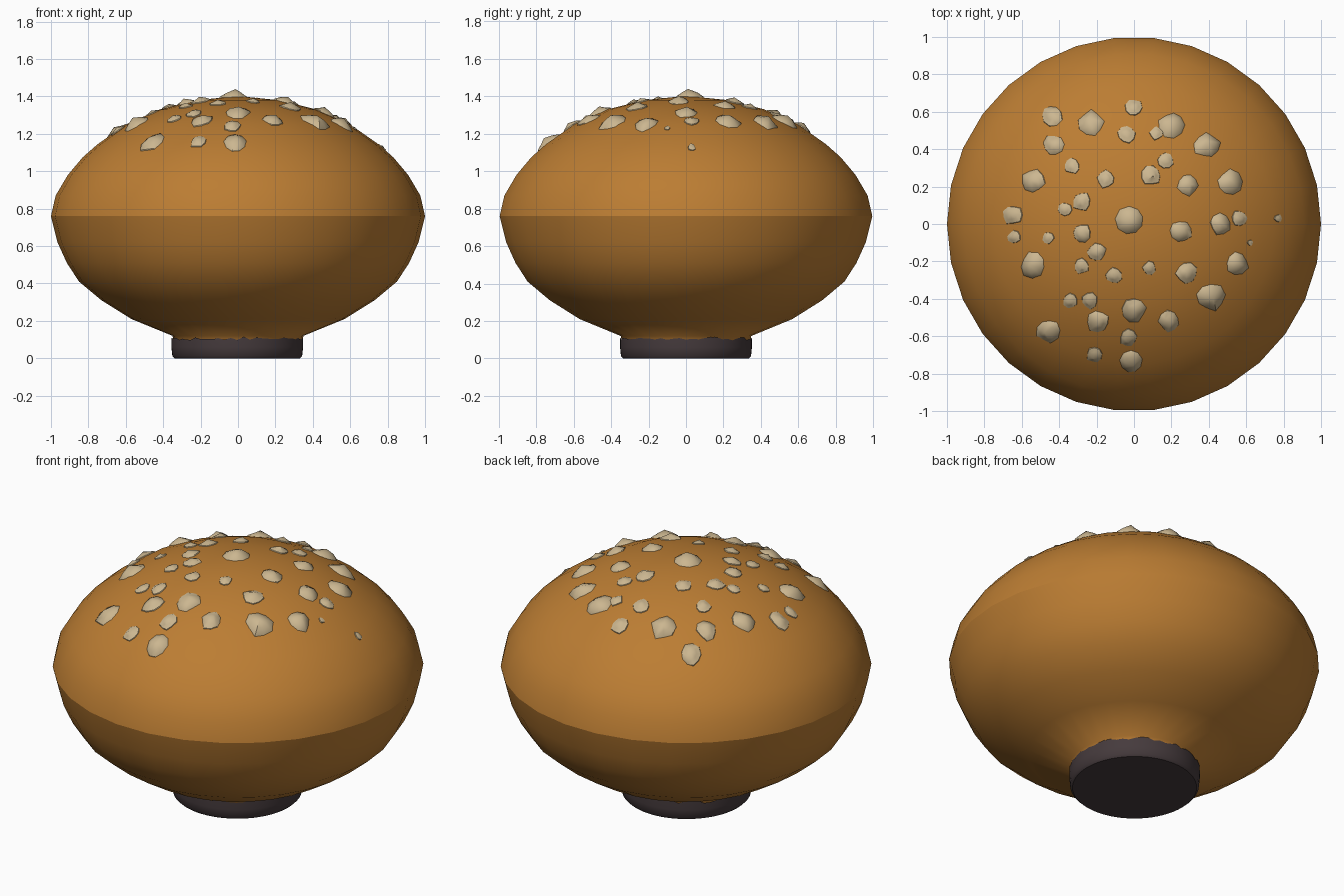
import bpy, bmesh, math, random
from mathutils import Vector
from mathutils.bvhtree import BVHTree

if "Cube" in bpy.data.objects:
    bpy.data.objects.remove(bpy.data.objects["Cube"])

random.seed(4)


def material(name, rgb):
    m = bpy.data.materials.new(name)
    m.diffuse_color = (*rgb, 1)
    m.use_nodes = True
    m.node_tree.nodes["Principled BSDF"].inputs["Base Color"].default_value = m.diffuse_color
    return m


crust = material("golden crust", (0.50, 0.205, 0.033))
cream = material("cream chips", (0.60, 0.47, 0.28))
dark = material("dark foot", (0.060, 0.043, 0.046))


def finish(bm, name, mat):
    bmesh.ops.recalc_face_normals(bm, faces=bm.faces)
    mesh = bpy.data.meshes.new(name)
    bm.to_mesh(mesh)
    mesh.materials.append(mat)
    obj = bpy.data.objects.new(name, mesh)
    bpy.context.collection.objects.link(obj)
    return obj


def ring(bm, radius, z, n, jag=0.0):
    return [bm.verts.new((radius * math.cos(2 * math.pi * i / n),
                          radius * math.sin(2 * math.pi * i / n),
                          z + random.uniform(-jag, jag))) for i in range(n)]


def bridge(bm, a, b):
    n = len(a)
    for i in range(n):
        f = bm.faces.new((a[i], a[(i + 1) % n], b[(i + 1) % n], b[i]))
        f.smooth = True


def fan(bm, loop, centre):
    tip = bm.verts.new(centre)
    for i in range(len(loop)):
        f = bm.faces.new((loop[i], loop[(i + 1) % len(loop)], tip))
        f.smooth = True


# Bun body: turned profile with a crease at the widest line
profile = [(0.342, 0.08), (0.35, 0.12), (0.57, 0.21), (0.73, 0.31), (0.85, 0.41),
           (0.915, 0.51), (0.965, 0.62), (1.0, 0.76), (0.975, 0.87), (0.91, 0.98),
           (0.83, 1.075), (0.75, 1.145), (0.60, 1.25), (0.42, 1.33), (0.22, 1.38)]
bm = bmesh.new()
rings = [ring(bm, r, z, 30) for r, z in profile]
for a, b in zip(rings, rings[1:]):
    bridge(bm, a, b)
fan(bm, rings[-1], (0, 0, 1.402))
bm.faces.new(rings[0])
for e in bm.edges:
    if all(abs(v.co.z - 0.76) < 1e-4 for v in e.verts):
        e.smooth = False
finish(bm, "bun_body", crust)
surface = BVHTree.FromBMesh(bm)

# Foot: short dark drum with a ragged top edge
bm = bmesh.new()
rows = [ring(bm, 0.335, 0.0, 64), ring(bm, 0.347, 0.012, 64), ring(bm, 0.352, 0.06, 64),
        ring(bm, 0.352, 0.106, 64, 0.009)]
for a, b in zip(rows, rows[1:]):
    bridge(bm, a, b)
bm.faces.new(rows[0])
bm.faces.new(ring(bm, 0.33, 0.078, 64))
foot = finish(bm, "foot", dark)
foot.location.x = -0.004
for f in foot.data.polygons:
    if len(f.vertices) > 4:
        f.use_smooth = False


# Chips: irregular bumps laid on the dome (x, y, radius)
chips = [
    (-.44, .58, .055), (-.23, .54, .065), (0, .62, .045), (.20, .53, .065),
    (-.43, .42, .055), (-.04, .48, .045), (.12, .485, .035), (.39, .42, .065),
    (-.33, .31, .04), (.17, .34, .04), (.09, .26, .05), (-.54, .23, .06),
    (-.15, .24, .045), (.29, .21, .055), (.51, .22, .065), (-.65, .05, .05),
    (-.28, .12, .05), (-.37, .08, .035), (-.02, .02, .07), (.25, -.04, .055),
    (.46, 0, .055), (.56, .03, .04), (.77, .03, .02), (-.64, -.07, .035),
    (-.46, -.075, .03), (-.28, -.05, .048), (-.20, -.15, .048), (-.28, -.225, .04),
    (-.54, -.22, .065), (-.11, -.275, .042), (.08, -.235, .035), (.28, -.26, .055),
    (.55, -.21, .06), (.62, -.10, .015), (.41, -.39, .07), (-.34, -.41, .042),
    (-.235, -.41, .042), (-.19, -.52, .058), (0, -.46, .06), (.19, -.52, .055),
    (-.46, -.57, .06), (-.03, -.61, .045), (-.21, -.70, .04), (-.015, -.735, .06)]


def on_dome(x, y, lift):
    hit, normal, _, _ = surface.ray_cast(Vector((x, y, 3)), Vector((0, 0, -1)))
    return hit + normal * lift


bm = bmesh.new()
for x, y, r in chips:
    sides = 9
    spread = [r * random.uniform(0.92, 1.25) for _ in range(sides)]
    turn = random.random()
    loops = []
    for scale, lift in ((1.0, -0.008), (0.9, 0.005), (0.5, 0.30 * r)):
        loops.append([bm.verts.new(on_dome(
            x + scale * s * math.cos(turn + 2 * math.pi * i / sides),
            y + scale * s * math.sin(turn + 2 * math.pi * i / sides),
            lift * random.uniform(0.85, 1.15))) for i, s in enumerate(spread)])
    for a, b in zip(loops, loops[1:]):
        bridge(bm, a, b)
    fan(bm, loops[-1], on_dome(x + random.uniform(-.2, .2) * r,
                               y + random.uniform(-.2, .2) * r, 0.55 * r))
topping = finish(bm, "topping_chips", cream)

# Keep hard edges on the foot and chips
for obj in (foot, topping):
    bpy.ops.object.select_all(action='DESELECT')
    obj.select_set(True)
    bpy.context.view_layer.objects.active = obj
    bpy.ops.object.shade_smooth_by_angle(angle=math.radians(40))
